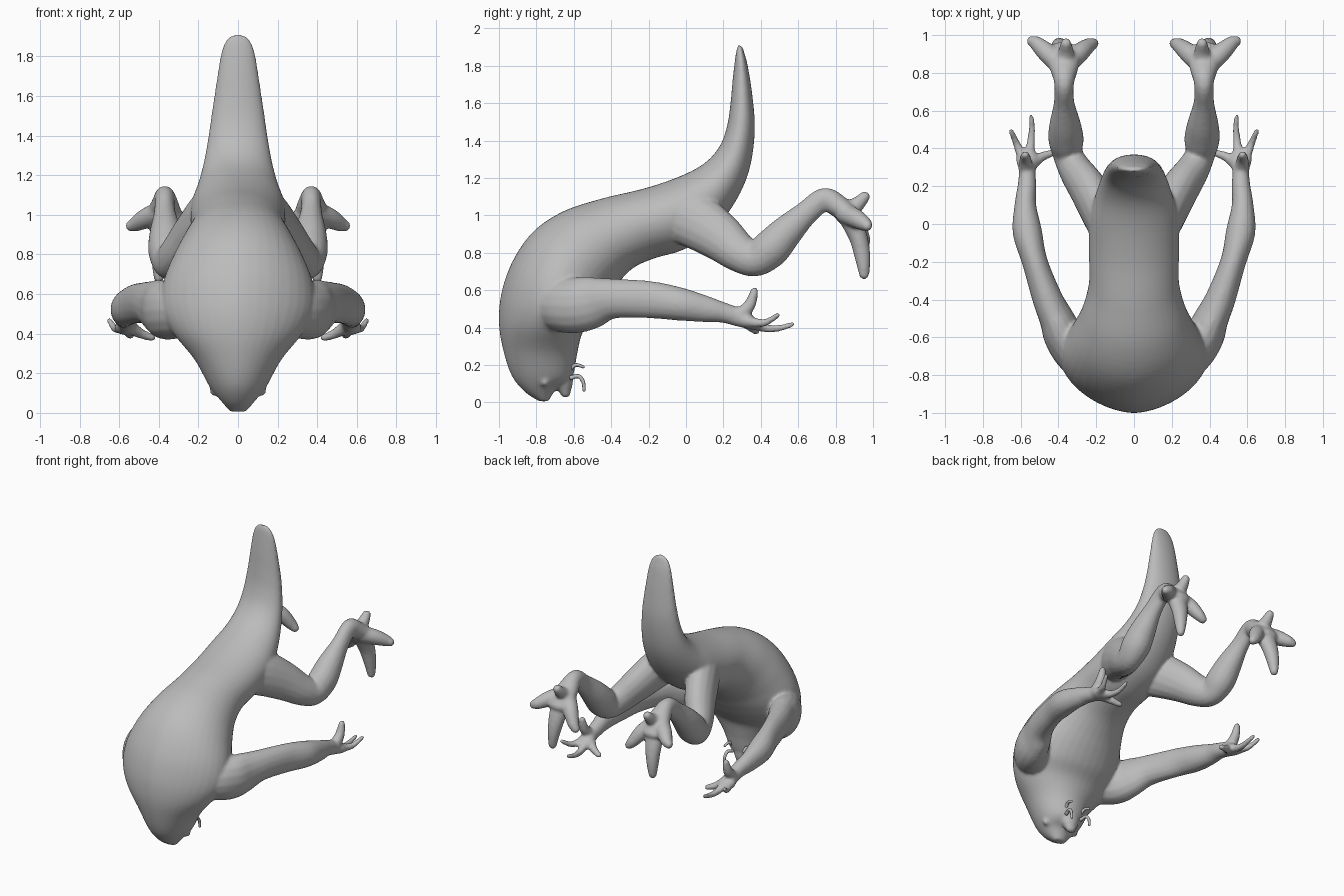
import bpy, bmesh, math
from mathutils import Vector

grey = bpy.data.materials.new("soft grey")
grey.diffuse_color = (0.5, 0.5, 0.5, 1)


def spline(rows, steps):
    """Catmull-Rom resampling of rows of numbers."""
    pts = [Vector(r) for r in rows]
    pts = [pts[0]] + pts + [pts[-1]]
    out = []
    for a, b, c, d in zip(pts, pts[1:], pts[2:], pts[3:]):
        for i in range(steps):
            t = i / steps
            out.append(0.5 * (2 * b + (c - a) * t + (2 * a - 5 * b + 4 * c - d) * t * t
                              + (3 * b - a - 3 * c + d) * t ** 3))
    return out + [pts[-1]]


def power(x, e):
    return math.copysign(abs(x) ** e, x)


def loft(bm, rings, n):
    """Skin rings (centre, axis, axis, keel) and cap both ends; keel > 1 sharpens the +v half."""
    loops = []
    for c, u, v, keel in rings:
        loop = []
        for k in range(n):
            a = 2 * math.pi * k / n
            e = keel if math.sin(a) > 0 else 1
            loop.append(bm.verts.new(c + u * power(math.cos(a), e) + v * power(math.sin(a), e)))
        loops.append(loop)
    for a, b in zip(loops, loops[1:]):
        for k in range(n):
            bm.faces.new((a[k], a[(k + 1) % n], b[(k + 1) % n], b[k]))
    bm.faces.new(loops[0][::-1])
    bm.faces.new(loops[-1])


def limb(bm, rows, side=1, n=16):
    """Tapering tube; rows are x, y, z, half width, half height."""
    rows = [(r[0] * side, r[1], r[2], r[3], r[-1]) for r in rows]
    pts = spline(rows, 5)
    pos = [Vector(p[:3]) for p in pts]
    span = (pos[-1] - pos[0]).normalized()
    ref = Vector((1, 0, 0)) if abs(span.x) < 0.7 else Vector((0, 1, 0))
    rings = []
    for i, p in enumerate(pts):
        t = (pos[min(i + 1, len(pos) - 1)] - pos[max(i - 1, 0)]).normalized()
        u = (ref - t * ref.dot(t)).normalized()
        rings.append((pos[i], u * p[3], t.cross(u) * p[4], 1))
    # rounded tip
    c, u, v, _ = rings[-1]
    for f in (0.5, 0.8, 0.97):
        k = math.sqrt(1 - f * f)
        rings.append((c + t * min(u.length, v.length) * f, u * k, v * k, 1))
    loft(bm, rings, n)


def finish(bm, name):
    bmesh.ops.recalc_face_normals(bm, faces=bm.faces)
    me = bpy.data.meshes.new(name)
    bm.to_mesh(me)
    bm.free()
    me.materials.append(grey)
    me.shade_smooth()
    ob = bpy.data.objects.new(name, me)
    bpy.context.collection.objects.link(ob)
    return ob


# Head, trunk and tail: back y, z, belly y, z, half width, keel
trunk = [
    (-.785, .006, -.735, .006, .04, 1), (-.86, .055, -.69, .075, .09, 1),
    (-.93, .14, -.61, .13, .145, 1.05), (-.975, .27, -.58, .27, .22, 1.08),
    (-1.0, .42, -.55, .38, .325, 1.15), (-.988, .58, -.48, .46, .385, 1.18),
    (-.93, .75, -.42, .55, .38, 1.12), (-.82, .91, -.36, .64, .33, 1.05),
    (-.66, 1.02, -.28, .72, .275, 1), (-.45, 1.09, -.17, .77, .238, 1),
    (-.22, 1.145, -.03, .81, .24, 1), (-.03, 1.21, .10, .88, .235, 1),
    (.10, 1.28, .20, .98, .205, 1), (.18, 1.37, .29, 1.12, .175, 1),
    (.22, 1.48, .345, 1.27, .152, 1), (.238, 1.60, .368, 1.46, .13, 1),
    (.25, 1.73, .355, 1.64, .107, 1), (.263, 1.84, .33, 1.80, .085, 1),
    (.272, 1.89, .31, 1.875, .06, 1), (.28, 1.912, .30, 1.905, .03, 1)]

arm = [
    (.20, -.75, .52, .12, .13), (.30, -.675, .52, .125, .145), (.37, -.59, .52, .11, .15),
    (.41, -.5, .535, .092, .14), (.46, -.39, .555, .08, .108), (.525, -.2, .55, .068, .10),
    (.565, -.04, .527, .078, .09), (.575, .1, .50, .058, .072), (.567, .2, .48, .05, .055),
    (.565, .28, .455, .045, .05), (.565, .34, .43, .06, .038), (.565, .38, .42, .045, .025)]
fingers = [
    [(.585, .33, .43, .03), (.615, .41, .425, .022), (.632, .45, .44, .018), (.65, .49, .467, .015)],
    [(.555, .35, .42, .03), (.545, .44, .395, .022), (.54, .51, .40, .018), (.545, .567, .417, .015)],
    [(.54, .32, .43, .035), (.49, .355, .40, .026), (.435, .375, .38, .02)],
    [(.57, .28, .46, .04), (.575, .34, .52, .033), (.575, .365, .595, .022)]]

leg = [
    (.10, -.08, 1.02, .11, .15), (.17, .05, .97, .105, .15), (.24, .18, .885, .10, .13),
    (.31, .285, .80, .088, .105), (.35, .37, .765, .08, .092), (.36, .45, .82, .094, .102),
    (.365, .53, .905, .083, .09), (.37, .64, 1.01, .055, .066), (.37, .74, 1.085, .052, .063),
    (.37, .82, 1.045, .075, .06), (.375, .89, .995, .095, .05), (.375, .93, .965, .07, .035)]
toes = [
    [(.39, .84, 1.015, .055), (.46, .905, .985, .052), (.515, .955, .955, .04),
     (.54, .968, .945, .03)],
    [(.36, .84, 1.015, .055), (.29, .905, .95, .052), (.24, .945, .88, .04),
     (.215, .955, .85, .03)],
    [(.375, .87, 1.0, .07, .06), (.385, .922, .88, .058, .05), (.395, .945, .77, .042),
     (.40, .952, .685, .028)],
    [(.365, .84, 1.02, .055), (.36, .91, 1.055, .042), (.36, .955, 1.10, .03)]]

skin = bmesh.new()
rings = []
for by, bz, cy, cz, w, keel in spline(trunk, 5):
    back, belly = Vector((0, by, bz)), Vector((0, cy, cz))
    rings.append(((back + belly) / 2, Vector((w, 0, 0)), (back - belly) / 2, keel))
loft(skin, rings, 40)
# Lower jaw
limb(skin, [(0, -.70, .22, .08), (0, -.66, .12, .07, .06), (0, -.645, .055, .04, .03)])
for s in (-1, 1):
    for part in [arm, leg] + fingers + toes:
        limb(skin, part, s)
    # Eye bulges on the sides of the head
    limb(skin, [(.06, -.76, .13, .04), (.10, -.755, .115, .035), (.118, -.753, .11, .025)], s)

# Fuse the parts into one continuous skin and soften the joints
body = finish(skin, "creature_body")
remesh = body.modifiers.new("fuse", 'REMESH')
remesh.mode = 'VOXEL'
remesh.voxel_size = 0.01
remesh.use_smooth_shade = True
soft = body.modifiers.new("soften", 'SMOOTH')
soft.factor = 0.5
soft.iterations = 8

# Thin curled barbels beside the mouth
barbels = bmesh.new()
for s in (-1, 1):
    limb(barbels, [(.06, -.63, .17, .012), (.07, -.59, .20, .01), (.075, -.55, .19, .008)], s, 8)
    limb(barbels, [(.06, -.62, .13, .012), (.07, -.575, .14, .011), (.075, -.55, .11, .01),
                   (.075, -.545, .065, .008)], s, 8)
finish(barbels, "mouth_barbels")
